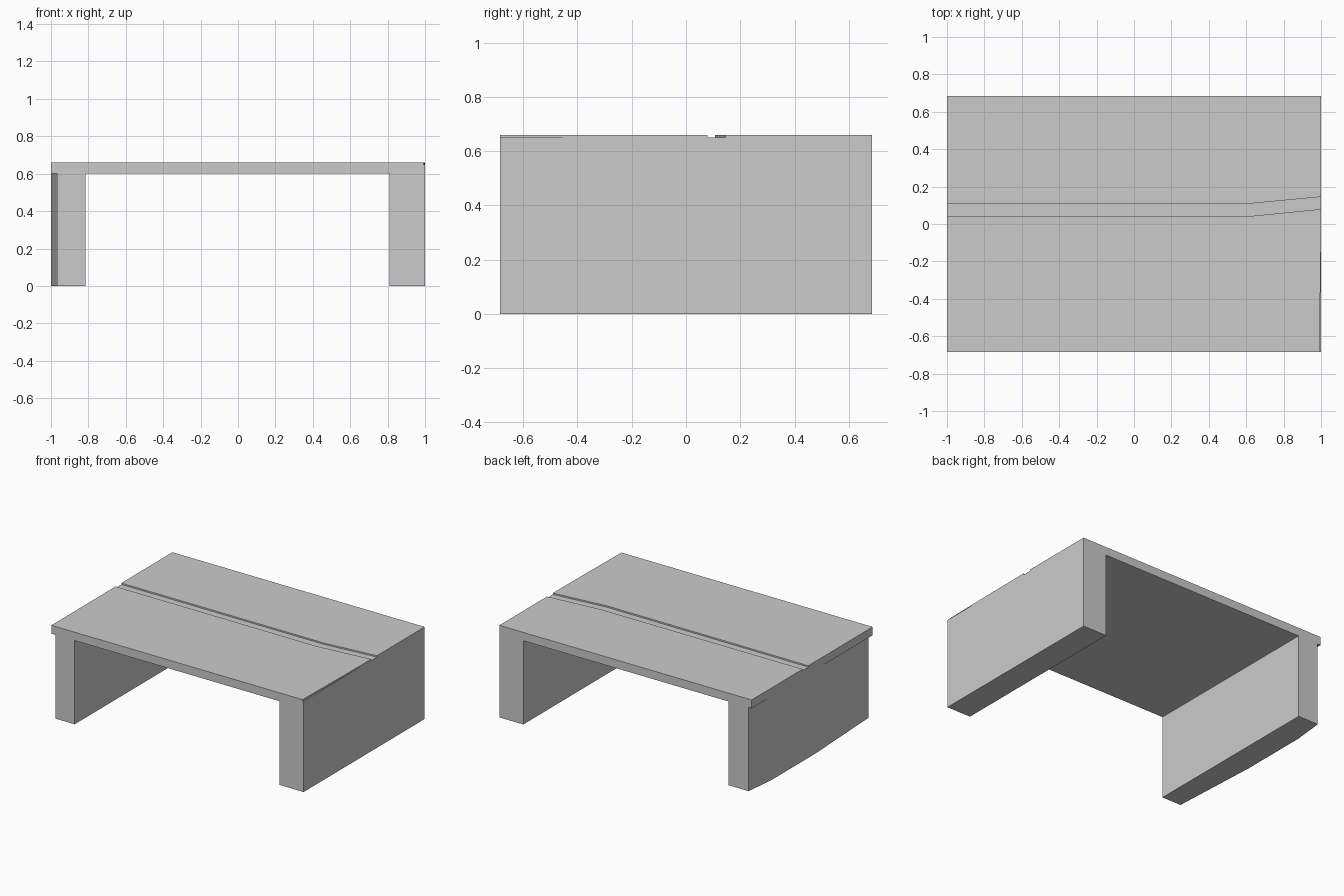
import bpy, bmesh

if "Cube" in bpy.data.objects:
    bpy.data.objects.remove(bpy.data.objects["Cube"])

Y = 0.685          # half depth
LEG_TOP, SLAB_TOP, TOP = 0.60, 0.65, 0.66


def prism(name, outline, z0, z1):
    """Extrude an anticlockwise plan outline from z0 to z1."""
    bm = bmesh.new()
    face = bm.faces.new([bm.verts.new((x, y, z0)) for x, y in outline])
    result = bmesh.ops.extrude_face_region(bm, geom=[face])
    verts = [v for v in result["geom"] if isinstance(v, bmesh.types.BMVert)]
    bmesh.ops.translate(bm, verts=verts, vec=(0, 0, z1 - z0))
    bmesh.ops.recalc_face_normals(bm, faces=bm.faces)
    mesh = bpy.data.meshes.new(name)
    bm.to_mesh(mesh)
    bm.free()
    obj = bpy.data.objects.new(name, mesh)
    bpy.context.collection.objects.link(obj)
    return obj


# Straight right wall
prism("right_wall", [(0.81, -Y), (1, -Y), (1, Y), (0.81, Y)], 0, LEG_TOP)

# Left wall with a faceted outer side
prism("left_wall", [(-0.815, -Y), (-0.815, Y), (-0.976, Y), (-1, 0.465),
                    (-1, -0.04), (-0.967, -Y)], 0, LEG_TOP)

# Deck spanning both walls; its top is the channel floor
prism("deck", [(-1, -Y), (1, -Y), (1, Y), (-1, Y)], LEG_TOP, SLAB_TOP)

# Thin top plates either side of the bent channel
prism("front_plate", [(-1, -Y), (0.991, -Y), (0.998, -0.22), (1, 0.08),
                      (0.6, 0.04), (-1, 0.043)], SLAB_TOP, TOP)
prism("back_plate", [(-1, 0.107), (0.6, 0.107), (1, 0.145), (1, Y), (-1, Y)],
      SLAB_TOP, TOP)
